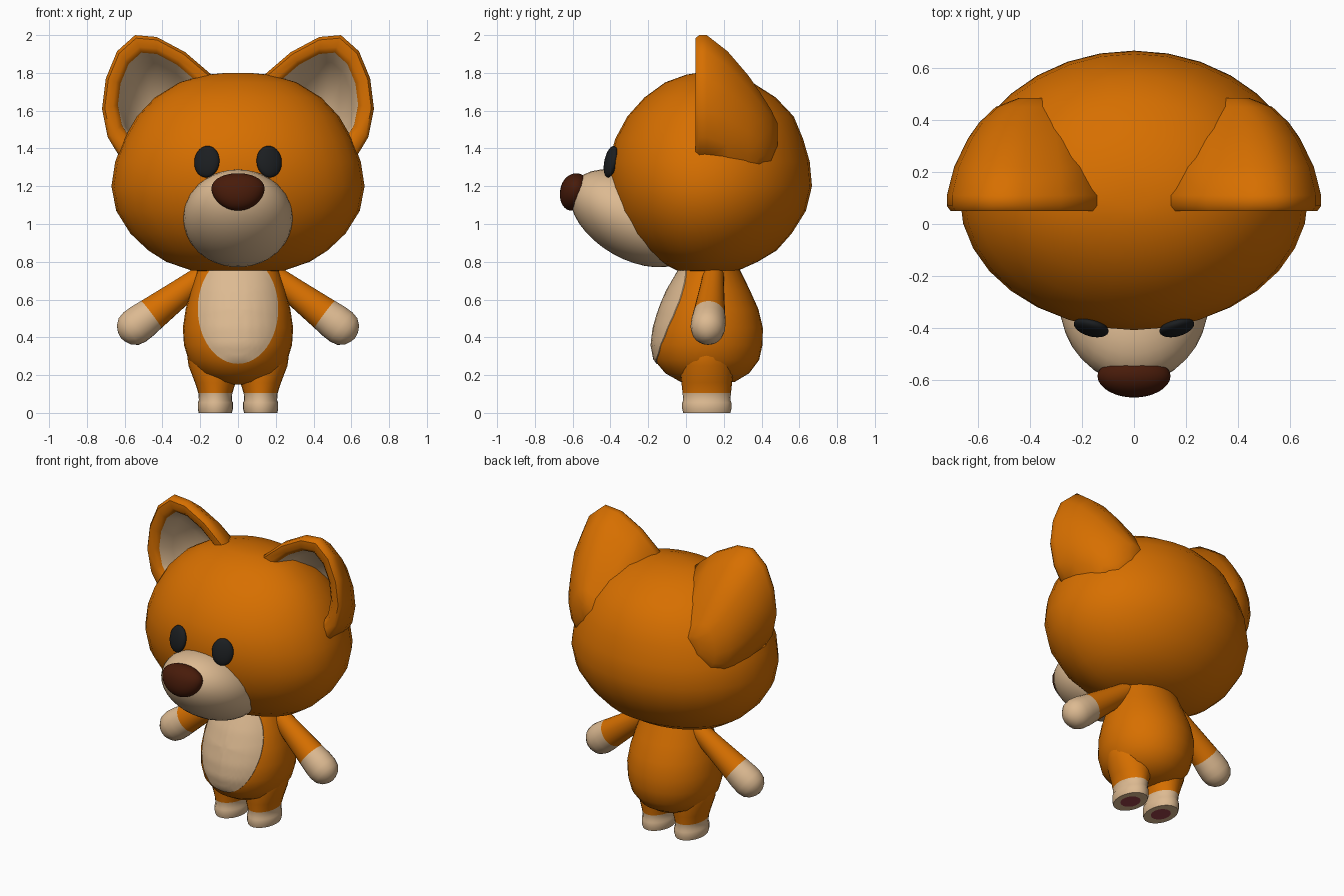
import bpy, bmesh, math
from mathutils import Matrix, Vector
from mathutils.bvhtree import BVHTree

cube = bpy.data.objects.get("Cube")
if cube:
    bpy.data.objects.remove(cube, do_unlink=True)


def material(name, rgb):
    m = bpy.data.materials.new(name)
    m.use_nodes = True
    m.diffuse_color = (*rgb, 1)
    m.node_tree.nodes["Principled BSDF"].inputs["Base Color"].default_value = (*rgb, 1)
    return m


ORANGE = material("orange fur", (0.68, 0.16, 0.0))
CREAM = material("cream fur", (0.72, 0.49, 0.285))
BROWN = material("nose brown", (0.065, 0.011, 0.003))
BLACK = material("eye black", (0.011, 0.013, 0.015))
PAD = material("paw pad red", (0.34, 0.055, 0.07))


def finish(name, bm, mats, mirror=False, angle=40):
    """Turn a bmesh into a smooth-shaded object, optionally mirrored across x."""
    mesh = bpy.data.meshes.new(name)
    bm.to_mesh(mesh)
    bm.free()
    for m in mats:
        mesh.materials.append(m)
    mesh.shade_smooth()
    mesh.set_sharp_from_angle(angle=math.radians(angle))
    obj = bpy.data.objects.new(name, mesh)
    bpy.context.collection.objects.link(obj)
    if mirror:
        obj.modifiers.new("Mirror", "MIRROR").use_mirror_merge = False
    return obj


def skin(loops, band=lambda i: 0):
    """Bridge point loops and cap both ends; band(i) picks the material slot."""
    bm = bmesh.new()
    rows = [[bm.verts.new(p) for p in loop] for loop in loops]
    n = len(rows[0])
    bm.faces.new(rows[0]).material_index = band(-1)
    for i, (a, b) in enumerate(zip(rows, rows[1:])):
        for j in range(n):
            k = (j + 1) % n
            bm.faces.new((a[j], a[k], b[k], b[j])).material_index = band(i)
    bm.faces.new(rows[-1]).material_index = band(len(rows) - 1)
    bmesh.ops.recalc_face_normals(bm, faces=bm.faces)
    return bm


def oval_loops(rings, cy, n=32, cx=0.0):
    """Each ring is height, half width, front y and back y."""
    loops = []
    for z, w, front, back in rings:
        loop = []
        for j in range(n):
            a = math.tau * j / n
            s = math.sin(a)
            y = cy + s * ((back - cy) if s > 0 else (cy - front))
            loop.append(Vector((cx + w * math.cos(a), y, z)))
        loops.append(loop)
    return loops


def ellipsoid(name, mat, centre, radii, turn=0, tilt=0, mirror=False, shape=None):
    bm = bmesh.new()
    bmesh.ops.create_uvsphere(bm, u_segments=32, v_segments=18, radius=1)
    if shape:
        for v in bm.verts:
            shape(v.co)
    rot = Matrix.Rotation(math.radians(turn), 4, "Z") @ Matrix.Rotation(math.radians(tilt), 4, "X")
    bm.transform(Matrix.Translation(centre) @ rot @ Matrix.Diagonal((*radii, 1)))
    return finish(name, bm, [mat], mirror)


# Head
head = [(0.745, 0.12, 0.02, 0.19), (0.755, 0.25, -0.05, 0.28), (0.80, 0.38, -0.14, 0.38),
        (0.86, 0.475, -0.225, 0.48), (0.95, 0.57, -0.31, 0.56), (1.07, 0.645, -0.375, 0.635),
        (1.20, 0.67, -0.405, 0.667), (1.33, 0.65, -0.408, 0.655), (1.45, 0.605, -0.375, 0.62),
        (1.57, 0.535, -0.31, 0.57), (1.67, 0.44, -0.22, 0.475), (1.75, 0.31, -0.11, 0.35),
        (1.79, 0.17, 0.0, 0.22), (1.80, 0.06, 0.06, 0.14)]
finish("head", skin(oval_loops(head, 0.1)), [ORANGE])

# Muzzle, nose and eyes
ellipsoid("muzzle", CREAM, (0, -0.283, 1.03), (0.29, 0.361, 0.215), tilt=-30)


def nose_shape(co):
    co.x *= 1 + 0.1 * co.z
    if co.z > 0:
        co.z *= 0.8


ellipsoid("nose", BROWN, (0, -0.588, 1.18), (0.14, 0.076, 0.112), tilt=-17, shape=nose_shape)
ellipsoid("eyes", BLACK, (0.165, -0.398, 1.33), (0.069, 0.03, 0.085),
          turn=16, tilt=-12, mirror=True)

# Ears: back dome, rounded rim, then hollow cream inside
outline = [(0.14, 1.79), (0.28, 1.91), (0.43, 1.99), (0.545, 2.0), (0.64, 1.915), (0.70, 1.77),
           (0.72, 1.61), (0.69, 1.46), (0.62, 1.345), (0.48, 1.32), (0.33, 1.40), (0.21, 1.52),
           (0.14, 1.66)]
# Each ring is depth, scale and centre
ear = [(0.485, 0.18, 0.39, 1.475), (0.45, 0.44, 0.405, 1.465), (0.39, 0.64, 0.41, 1.495),
       (0.33, 0.77, 0.415, 1.54), (0.22, 0.92, 0.425, 1.62), (0.11, 1.0, 0.43, 1.68),
       (0.07, 1.0, 0.43, 1.68), (0.05, 0.95, 0.43, 1.68), (0.05, 0.80, 0.43, 1.68),
       (0.075, 0.71, 0.43, 1.68), (0.18, 0.64, 0.425, 1.65), (0.29, 0.47, 0.415, 1.58),
       (0.36, 0.2, 0.40, 1.53)]
ear_loops = [[Vector((cx + s * (x - 0.43), y, cz + s * (z - 1.68))) for x, z in outline]
             for y, s, cx, cz in ear]
finish("ears", skin(ear_loops, lambda i: int(i >= 9)), [ORANGE, CREAM], mirror=True, angle=50)

# Body
body = [(0.15, 0.06, 0.05, 0.17), (0.165, 0.13, -0.03, 0.26), (0.21, 0.21, -0.11, 0.335),
        (0.28, 0.262, -0.168, 0.387), (0.36, 0.286, -0.183, 0.405), (0.45, 0.292, -0.172, 0.407),
        (0.55, 0.277, -0.143, 0.383), (0.65, 0.25, -0.10, 0.338), (0.77, 0.21, -0.03, 0.28),
        (0.88, 0.17, 0.02, 0.23)]
body_bm = skin(oval_loops(body, 0.11))
surface = BVHTree.FromBMesh(body_bm)
finish("body", body_bm, [ORANGE])

# Belly patch: thin oval plate laid over the front of the body, its rim sunk in
patch_loops = []
for size, lift in [(1, -0.004)] + [(1 - k / 12, 0.005) for k in range(12)]:
    loop = []
    for j in range(48):
        a = math.tau * j / 48
        x, z = 0.213 * size * math.cos(a), 0.55 + 0.29 * size * math.sin(a)
        hit = surface.ray_cast(Vector((x, -1, z)), Vector((0, 1, 0)))[0]
        loop.append(Vector((x, hit.y - lift, z)))
    patch_loops.append(loop)
finish("belly_patch", skin(patch_loops), [CREAM])

# Arms with cream hands
arm = [(0, 0.055), (0.15, 0.067), (0.25, 0.076), (0.35, 0.085), (0.41, 0.091), (0.46, 0.092),
       (0.50, 0.083), (0.53, 0.060), (0.546, 0.032), (0.552, 0.01)]
arm_bm = skin(oval_loops([(t, r, -r * 1.06, r * 1.06) for t, r in arm], 0, 24),
              lambda i: int(i >= 3))
shoulder, hand = Vector((0.18, 0.145, 0.73)), Vector((0.62, 0.11, 0.40))
aim = (hand - shoulder).to_track_quat("Z", "Y").to_matrix().to_4x4()
arm_bm.transform(Matrix.Translation(shoulder) @ aim)
finish("arms", arm_bm, [ORANGE, CREAM], mirror=True)

# Legs with cream feet and a pad on each sole
leg = [(0, 0.055, 0.068), (0, 0.088, 0.125), (0.02, 0.093, 0.13), (0.055, 0.093, 0.13),
       (0.066, 0.087, 0.125), (0.105, 0.09, 0.128), (0.16, 0.108, 0.134), (0.25, 0.142, 0.145),
       (0.35, 0.155, 0.14), (0.42, 0.12, 0.1)]
leg_loops = oval_loops([(z, w, 0.11 - d, 0.11 + d) for z, w, d in leg], 0.11, 24, 0.12)
finish("legs", skin(leg_loops, lambda i: 2 if i < 0 else int(i < 5)),
       [ORANGE, CREAM, PAD], mirror=True)
